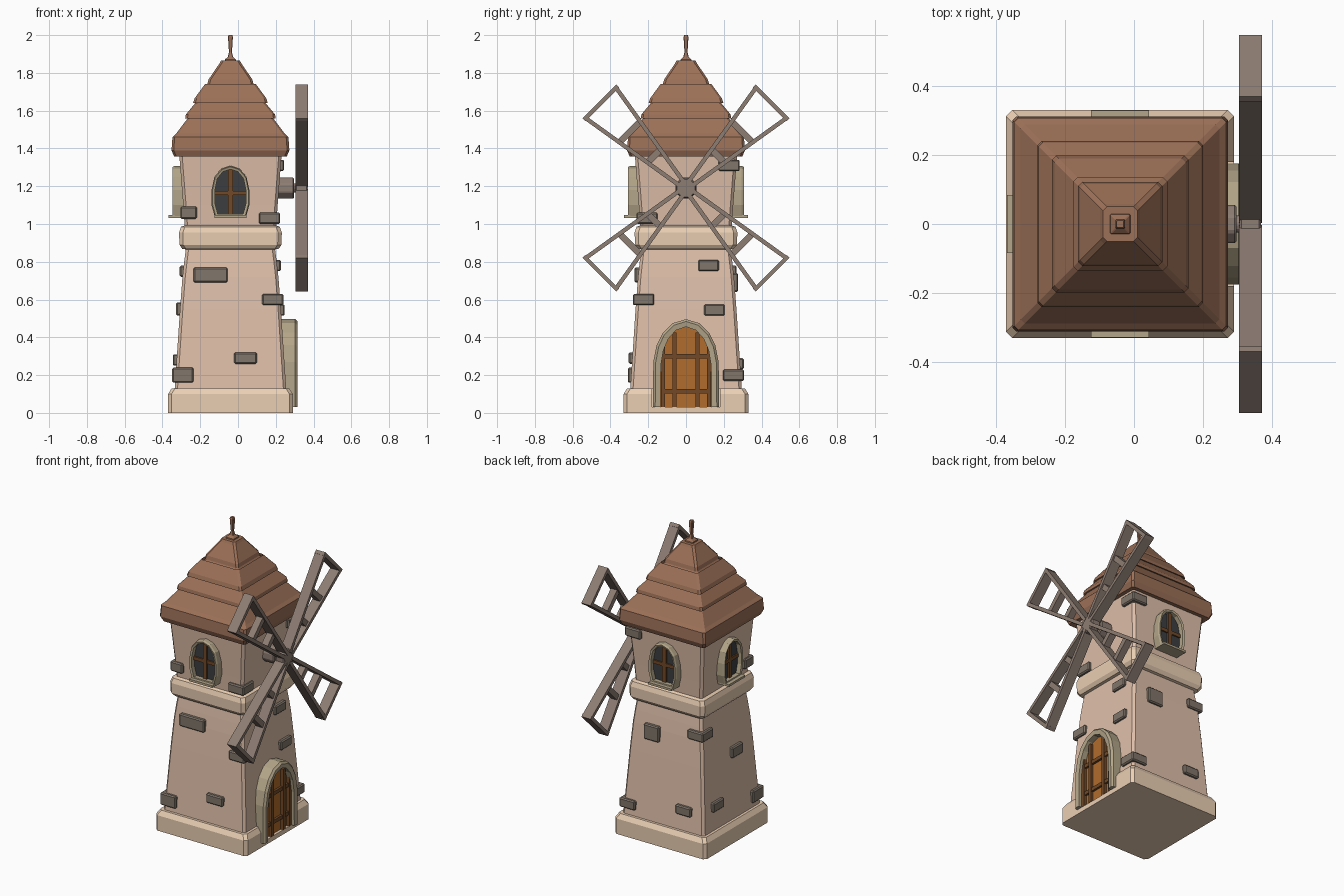
import bpy, bmesh, math
from mathutils import Matrix, Vector

if "Cube" in bpy.data.objects:
    bpy.data.objects.remove(bpy.data.objects["Cube"])

CX = -0.04                                   # tower axis


def mat(name, r, g, b):
    m = bpy.data.materials.new(name)
    m.diffuse_color = [(c / 255) ** 2.2 for c in (r, g, b)] + [1]
    m.use_nodes = True
    m.node_tree.nodes["Principled BSDF"].inputs["Base Color"].default_value = m.diffuse_color
    return m


WALL = mat("plaster", 222, 190, 168)
TRIM = mat("trim_stone", 234, 206, 178)
ROOF = mat("roof_tiles", 155, 112, 88)
BRICK = mat("brick", 128, 117, 106)
FRAME = mat("frame_stone", 178, 164, 136)
DOOR = mat("door_wood", 176, 108, 48)
DARK = mat("dark_wood", 112, 74, 44)
GLASS = mat("glass", 62, 64, 66)
SAIL = mat("sail_wood", 140, 124, 114)


def finish(name, bm, m, bevel=0):
    bmesh.ops.recalc_face_normals(bm, faces=bm.faces)
    me = bpy.data.meshes.new(name)
    bm.to_mesh(me)
    bm.free()
    me.materials.append(m)
    ob = bpy.data.objects.new(name, me)
    bpy.context.collection.objects.link(ob)
    if bevel:
        b = ob.modifiers.new("bevel", 'BEVEL')
        b.width, b.segments = bevel, 1
    return ob


def bridge(bm, loops, close=True):
    n = len(loops[0])
    for a, b in zip(loops, loops[1:]):
        for i in range(n if close else n - 1):
            j = (i + 1) % n
            bm.faces.new((a[i], a[j], b[j], b[i]))


def loft(name, profile, c, m):
    """Square tower section with chamfered corners; profile = (half width, z)."""
    bm = bmesh.new()
    loops = []
    for h, z in profile:
        k = min(c, h * 0.3)
        pts = [(h, k - h), (h, h - k), (h - k, h), (k - h, h),
               (-h, h - k), (-h, k - h), (k - h, -h), (h - k, -h)]
        loops.append([bm.verts.new((x + CX, y, z)) for x, y in pts])
    bridge(bm, loops)
    bm.faces.new(loops[0])
    bm.faces.new(loops[-1])
    return finish(name, bm, m)


def side(a):
    """Frame of one tower side: 0 front, 90 right, 180 back, 270 left."""
    return Matrix.Translation((CX, 0, 0)) @ Matrix.Rotation(math.radians(a), 4, 'Z')


def box(name, lo, hi, m, M=Matrix(), bevel=0):
    lo, hi = Vector(lo), Vector(hi)
    bm = bmesh.new()
    bmesh.ops.create_cube(bm, size=1, matrix=M @ Matrix.Translation((lo + hi) / 2)
                          @ Matrix.Diagonal((*(hi - lo), 1)))
    return finish(name, bm, m, bevel)


def on_side(name, a, u, z, w, h, d0, d1, m, bevel=0):
    return box(name, (u - w / 2, -d1, z - h / 2), (u + w / 2, -d0, z + h / 2), m, side(a), bevel)


def arch(name, a, half, inset, d0, d1, m, panel_d, panel_m, closed):
    """Arched surround with a recessed panel; half = right half, bottom to top."""
    pts = half + [(-u, z) for u, z in half[-2::-1]]
    zb, zt, w = pts[0][1], half[-1][1], max(p[0] for p in half)
    lift = inset if closed else 0

    def ring(t):
        return [(u * (w - t * inset) / w,
                 zb + t * lift + (z - zb) * (zt - zb - t * (inset + lift)) / (zt - zb)) for u, z in pts]
    M = side(a)
    bm = bmesh.new()
    loops = [[bm.verts.new(M @ Vector((u, -d, z))) for u, z in ring(t)]
             for t, d in ((0, d0), (0, d1 - .012), (.3, d1), (1, d1 - .004), (1, d0))]
    bridge(bm, loops + [loops[0]], closed)
    if not closed:
        bm.faces.new([l[0] for l in loops])
        bm.faces.new([l[-1] for l in loops])
    finish(name + "_surround", bm, m)
    bm = bmesh.new()
    bm.faces.new([bm.verts.new(M @ Vector((u, -panel_d, z))) for u, z in ring(1)])
    ob = finish(name + "_panel", bm, panel_m)
    s = ob.modifiers.new("thickness", 'SOLIDIFY')
    s.thickness, s.offset = .01, 0


# tower walls, plinth and band
BODY = [(.297, .1), (.267, .55), (.254, .72), (.245, .8), (.232, .9)]
UPPER = [(.24, .96), (.25, 1.1), (.272, 1.38)]
loft("lower_walls", BODY, .015, WALL)
loft("upper_walls", UPPER, .015, WALL)
plinth = loft("plinth", [(.33, 0), (.33, .1), (.312, .13), (.28, .13)], .018, TRIM)
loft("band", [(.23, .865), (.255, .868), (.27, .89), (.272, .955), (.262, .985), (.235, .995)], .02, TRIM)

# doorway notch in the plinth
cut = on_side("doorway_cutter", 90, 0, .18, .36, .3, .305, .5, TRIM)
cut.hide_render = True
cut.hide_set(True)
b = plinth.modifiers.new("doorway", 'BOOLEAN')
b.object, b.solver = cut, 'EXACT'

# stepped roof and finial
loft("roof", [(.26, 1.36), (.298, 1.357), (.312, 1.39), (.307, 1.46), (.288, 1.478),
              (.222, 1.565), (.24, 1.558), (.236, 1.58), (.178, 1.65), (.198, 1.64),
              (.19, 1.665), (.135, 1.74), (.158, 1.678), (.152, 1.695), (.105, 1.755),
              (.122, 1.742), (.116, 1.765), (.058, 1.85), (.05, 1.865)], .012, ROOF)
loft("finial", [(.03, 1.86), (.028, 1.872), (.014, 1.885), (.008, 1.91), (.013, 1.99), (.01, 2)], .003, ROOF)


def wall(z):
    prof = BODY if z < .9 else UPPER
    for (h0, z0), (h1, z1) in zip(prof, prof[1:]):
        if z <= z1:
            break
    return h0 + (h1 - h0) * (z - z0) / (z1 - z0)


# loose bricks on the sides: angle, u, z, width, height
for a, u, z, w, h in ((0, -.105, .73, .18, .08), (0, .08, .29, .12, .06),
                      (90, .12, .78, .11, .06), (90, .15, .545, .11, .06),
                      (180, -.1, .69, .11, .1), (180, .15, .26, .11, .06),
                      (270, .07, .55, .11, .07), (270, -.15, .28, .11, .06)):
    on_side("brick", a, u, z, w, h, wall(z) - .04, wall(z) + .02, BRICK, .007)

# corner bricks: x sign, y sign, z, height
for sx, sy, z, h in ((1, -1, .6, .06), (-1, -1, .2, .08), (-1, -1, 1.06, .065), (1, -1, 1.03, .06),
                     (1, 1, .2, .06), (1, 1, 1.31, .06), (-1, 1, .75, .06)):
    o, i = wall(z) + .018, wall(z) - (.07 if z == 1.06 else .095)
    xs, ys = sorted((CX + sx * o, CX + sx * i)), sorted((sy * o, sy * i))
    box("corner_brick", (xs[0], ys[0], z - h / 2), (xs[1], ys[1], z + h / 2), BRICK, bevel=.007)

# arched windows on three sides
WIN = [(.082, 1.035), (.1, 1.1), (.1, 1.18), (.085, 1.25), (.048, 1.293), (0, 1.308)]
for a in (0, 180, 270):
    arch("window", a, WIN, .018, .23, .306, FRAME, .268, GLASS, True)
    on_side("window_sill", a, 0, 1.04, .168, .014, .24, .328, FRAME)
    on_side("window_mullion", a, 0, 1.17, .026, .24, .26, .284, DARK)
    on_side("window_crossbar", a, 0, 1.165, .165, .022, .26, .282, DARK)

# arched door
ARCH = [(.175, .03), (.173, .27), (.155, .36), (.122, .425), (.07, .475), (0, .496)]
arch("door", 90, ARCH, .04, .25, .355, FRAME, .308, DOOR, False)
for u, top in ((-.122, .35), (-.06, .425), (.06, .425), (.122, .35)):
    on_side("door_upright", 90, u, (.03 + top) / 2, .022, top - .03, .3, .332, DARK)
for z in (.115, .3):
    on_side("door_rail", 90, 0, z, .26, .024, .3, .327, DARK)

# axle and octagonal hub
HZ = 1.19
for name, r, x0, x1 in (("axle", .026, .2, .34), ("axle_collar", .06, .2, .297), ("hub", .057, .305, .368)):
    bm = bmesh.new()
    bmesh.ops.create_cone(bm, cap_ends=True, segments=8, radius1=r, radius2=r, depth=x1 - x0,
                          matrix=Matrix.Translation(((x0 + x1) / 2, 0, HZ)) @ Matrix.Rotation(math.pi / 2, 4, 'Y')
                          @ Matrix.Rotation(math.pi / 8, 4, 'Z'))
    finish(name, bm, SAIL, .006)


def bar(name, M, p, q, w, x0, x1):
    """Straight bar in the sail plane from p to q (along, across)."""
    p, q = Vector(p), Vector(q)
    d = q - p
    R = Matrix.Translation((0, p.x, p.y)) @ Matrix.Rotation(math.atan2(d.y, d.x), 4, 'X')
    box(name, (x0, 0, -w / 2), (x1, d.length, w / 2), SAIL, M @ R)


# four tapered sails
for k in range(4):
    M = Matrix.Translation((0, 0, HZ)) @ Matrix.Rotation(math.radians(45 + 90 * k), 4, 'X')
    for s in (-1, 1):
        bar("sail_spar", M, (.03, s * .014), (.645, s * .115), .022, .304, .37)
    bar("sail_tip", M, (.638, -.126), (.638, .126), .022, .304, .37)
    bar("sail_crossbar", M, (.42, -.078), (.42, .078), .034, .315, .36)
    bar("sail_crossbar", M, (.24, -.045), (.24, .045), .034, .315, .36)
